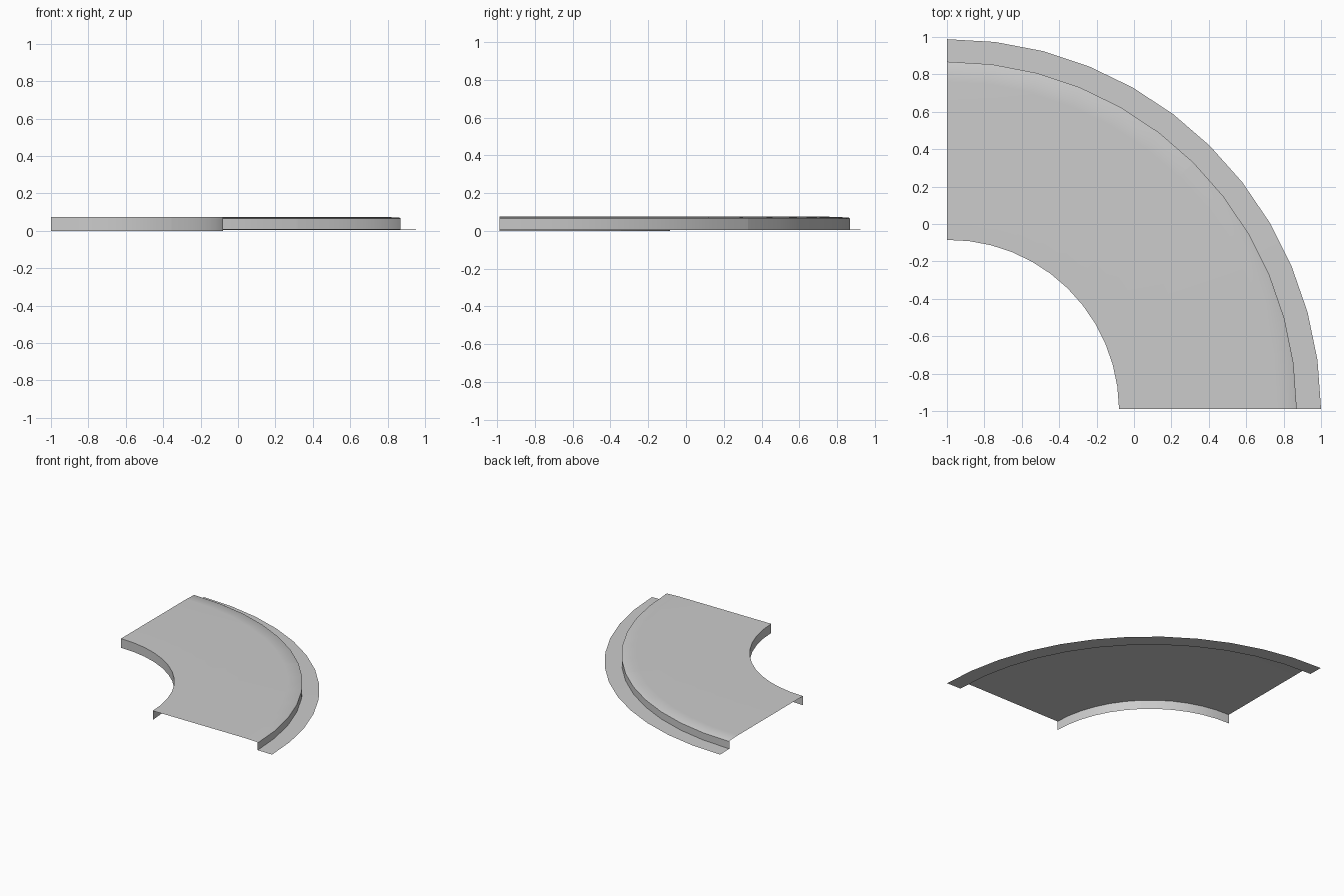
import bpy, math

if "Cube" in bpy.data.objects:
    bpy.data.objects.remove(bpy.data.objects["Cube"])

CX, CY = -1.0, -0.988      # centre of the bend
STEPS = 6                  # facets per 45 degree half

# Cross-section: radius, height, radius loss over the quarter turn
PROFILE = [
    (0.92, 0.0, 0.017),    # foot of inner wall
    (0.92, 0.075, 0.017),  # inner top edge
    (1.76, 0.075, 0.014),  # start of the sloping kerb
    (1.862, 0.071, 0.014),
    (1.87, 0.066, 0.014),  # kerb nose
    (1.87, 0.007, 0.014),  # foot of kerb
    (2.0, 0.005, 0.024),   # outer edge of gutter
]


def bend_section(name, first_step):
    verts, faces = [], []
    n = len(PROFILE)
    for i in range(STEPS + 1):
        t = (first_step + i) / (2 * STEPS)
        a = t * math.pi / 2
        for r, z, loss in PROFILE:
            q = r - loss * t
            verts.append((CX + q * math.cos(a), CY + q * math.sin(a), z))
    for i in range(STEPS):
        for j in range(n - 1):
            k = i * n + j
            faces.append((k, k + 1, k + n + 1, k + n))
    mesh = bpy.data.meshes.new(name)
    mesh.from_pydata(verts, [], faces)
    mesh.update()
    obj = bpy.data.objects.new(name, mesh)
    bpy.context.collection.objects.link(obj)
    bpy.ops.object.select_all(action='DESELECT')
    obj.select_set(True)
    bpy.context.view_layer.objects.active = obj
    bpy.ops.object.shade_smooth_by_angle(angle=math.radians(30))
    return obj


# Two open shells meeting at the diagonal seam
bend_section("pavement_front_half", 0)
bend_section("pavement_back_half", STEPS)
